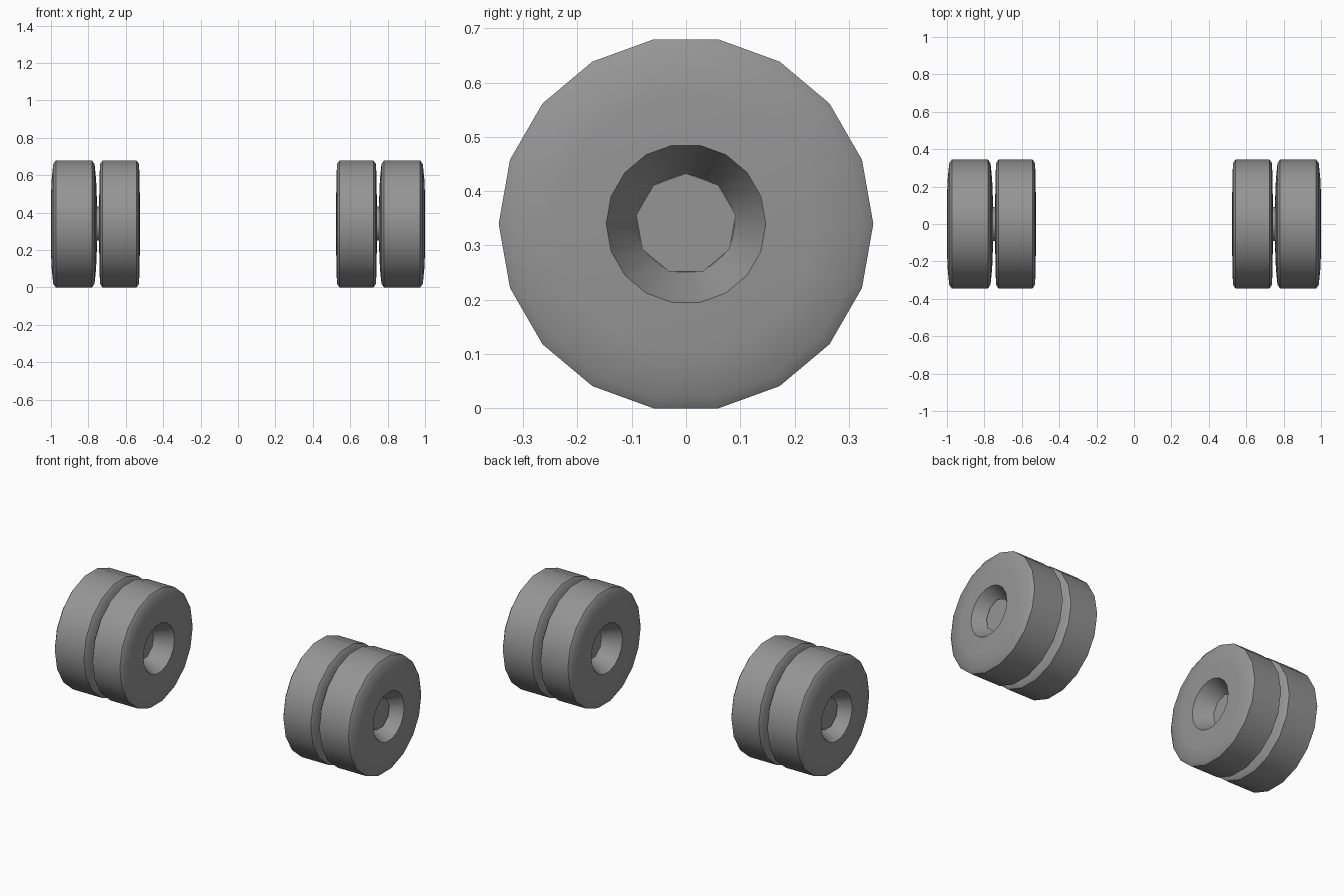
import bpy, bmesh, math

cube = bpy.data.objects.get("Cube")
if cube:
    bpy.data.objects.remove(cube, do_unlink=True)

# One grey for all parts
GREY = (0.3, 0.3, 0.3, 1)
grey = bpy.data.materials.new("plain_grey")
grey.use_nodes = True
grey.diffuse_color = GREY
grey.node_tree.nodes["Principled BSDF"].inputs["Base Color"].default_value = GREY

RADIUS = 0.345
HEIGHT = RADIUS * math.cos(math.radians(10))  # flat of the tread rests on the ground


def revolve(name, profile, sides, start):
    """Spin (x, radius) points around the x axis and close both ends."""
    bm = bmesh.new()
    rings = []
    for x, r in profile:
        angles = [start + math.tau * i / sides for i in range(sides)]
        rings.append([bm.verts.new((x, r * math.cos(a), r * math.sin(a))) for a in angles])
    for a, b in zip(rings, rings[1:]):
        for i in range(sides):
            j = (i + 1) % sides
            bm.faces.new((a[i], a[j], b[j], b[i]))
    bm.faces.new(rings[0])
    bm.faces.new(rings[-1])
    bmesh.ops.recalc_face_normals(bm, faces=bm.faces)
    mesh = bpy.data.meshes.new(name)
    bm.to_mesh(mesh)
    bm.free()
    mesh.materials.append(grey)
    obj = bpy.data.objects.new(name, mesh)
    obj.location.z = HEIGHT
    bpy.context.collection.objects.link(obj)
    bpy.ops.object.select_all(action="DESELECT")
    obj.select_set(True)
    bpy.context.view_layer.objects.active = obj
    bpy.ops.object.shade_smooth_by_angle(angle=math.radians(52))
    return obj


def wheel(name, back, front, dome):
    """Tyre from its back face to its front face, with a tapered hub hole in front."""
    d = 1 if front > back else -1
    profile = [
        (back, 0.147),
        (back + d * dome * 0.3, 0.24),
        (back + d * dome, 0.325),
        (back + d * (dome + 0.014), RADIUS),
        (front - d * (dome + 0.014), RADIUS),
        (front - d * dome, 0.325),
        (front - d * dome * 0.3, 0.24),
        (front, 0.147),
        (front - d * 0.11, 0.09),
    ]
    return revolve(name, profile, 18, 0)


# A twin wheel and its axle on each side
for side, s in (("left", 1), ("right", -1)):
    wheel(f"{side}_outer_wheel", s * 0.755, s * 1.0, 0.012)
    wheel(f"{side}_inner_wheel", s * 0.742, s * 0.525, 0.004)
    revolve(f"{side}_axle", [(s * 0.625, 0.093), (s * 0.94, 0.093)], 9, math.pi / 2)
